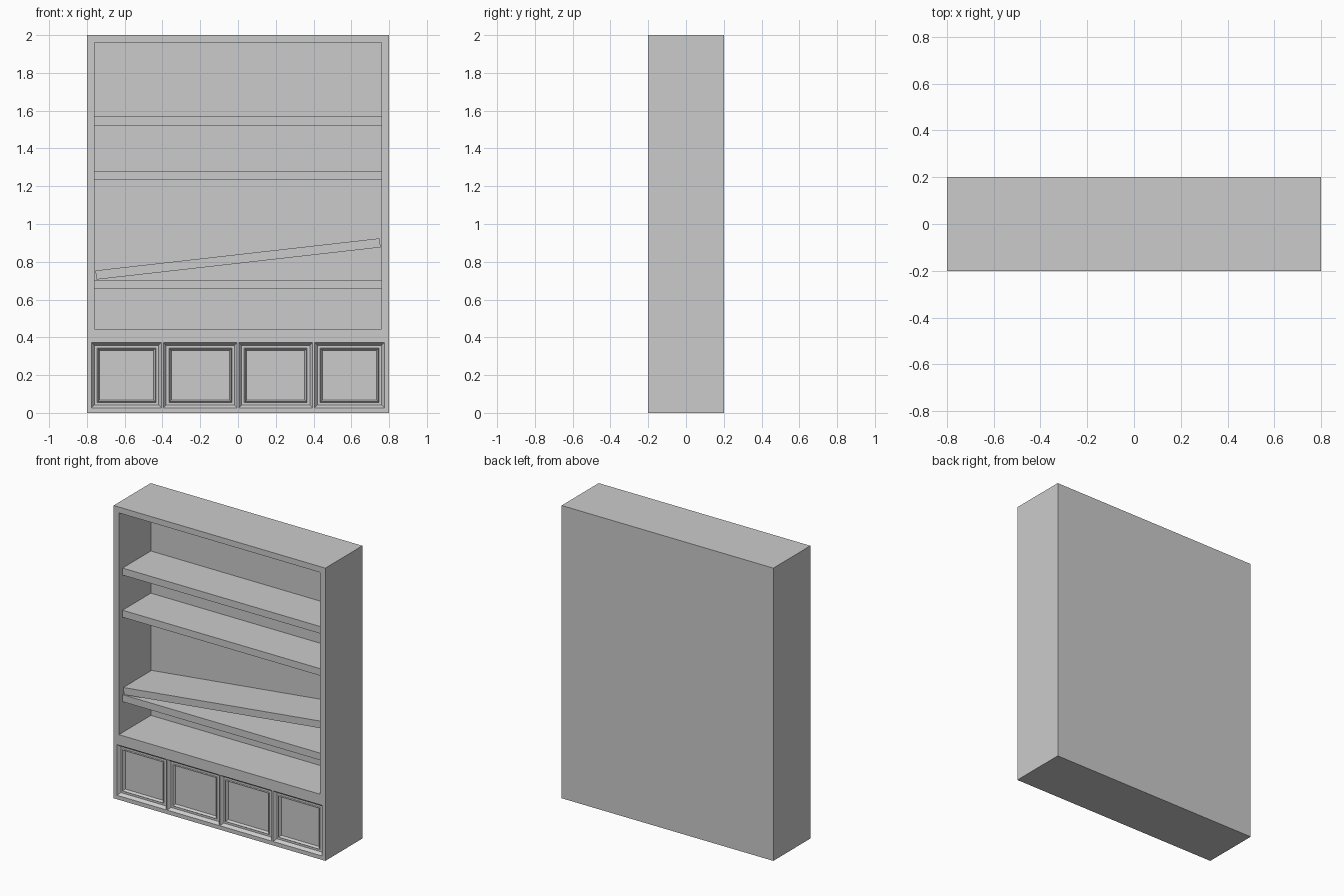
import bpy, bmesh, math

if "Cube" in bpy.data.objects:
    bpy.data.objects.remove(bpy.data.objects["Cube"])


def box(name, x, y, z, tilt=0.0):
    """Box from (min, max) ranges, optionally tilted about y through its centre."""
    bpy.ops.mesh.primitive_cube_add(size=1)
    ob = bpy.context.object
    ob.name = name
    ob.location = [sum(r) / 2 for r in (x, y, z)]
    ob.scale = [r[1] - r[0] for r in (x, y, z)]
    ob.rotation_euler.y = tilt
    return ob


def stepped_cutter(name, x, z, steps):
    """Closed solid of concentric rectangles; steps are (inset, y)."""
    bm = bmesh.new()
    rings = []
    for i, y in steps:
        pts = [(x[0] + i, z[0] + i), (x[1] - i, z[0] + i),
               (x[1] - i, z[1] - i), (x[0] + i, z[1] - i)]
        rings.append([bm.verts.new((px, y, pz)) for px, pz in pts])
    for a, b in zip(rings, rings[1:]):
        for k in range(4):
            bm.faces.new((a[k], a[(k + 1) % 4], b[(k + 1) % 4], b[k]))
    bm.faces.new(rings[0])
    bm.faces.new(rings[-1])
    bmesh.ops.recalc_face_normals(bm, faces=bm.faces)
    me = bpy.data.meshes.new(name)
    bm.to_mesh(me)
    bm.free()
    ob = bpy.data.objects.new(name, me)
    bpy.context.collection.objects.link(ob)
    ob.hide_render = True
    return ob


# cabinet carcass
cabinet = box("cabinet", (-0.8, 0.8), (-0.2, 0.2), (0, 2))

# open shelf bay and four moulded door recesses
cutters = [stepped_cutter("bay_cutter", (-0.76, 0.76), (0.445, 1.96),
                          [(0, -0.25), (0, 0.145)])]
profile = [(0, -0.25), (0, -0.2), (0.015, -0.18), (0.029, -0.18),
           (0.033, -0.186), (0.042, -0.17)]
for x in [(-0.775, -0.405), (-0.395, -0.004), (0.004, 0.395), (0.405, 0.775)]:
    cutters.append(stepped_cutter("door_cutter", x, (0.027, 0.373), profile))

bpy.context.view_layer.objects.active = cabinet
for c in cutters:
    mod = cabinet.modifiers.new("cut", 'BOOLEAN')
    mod.operation = 'DIFFERENCE'
    mod.solver = 'EXACT'
    mod.object = c
    bpy.ops.object.modifier_apply(modifier=mod.name)
    bpy.data.objects.remove(c)

# level shelves
for n, z in enumerate([0.655, 1.232, 1.52]):
    box(f"shelf_{n + 1}", (-0.76, 0.76), (-0.16, 0.145), (z, z + 0.048))

# fallen shelf resting at an angle
box("fallen_shelf", (-0.757, 0.757), (-0.16, 0.145), (0.791, 0.839),
    -math.atan2(0.17, 1.5))
